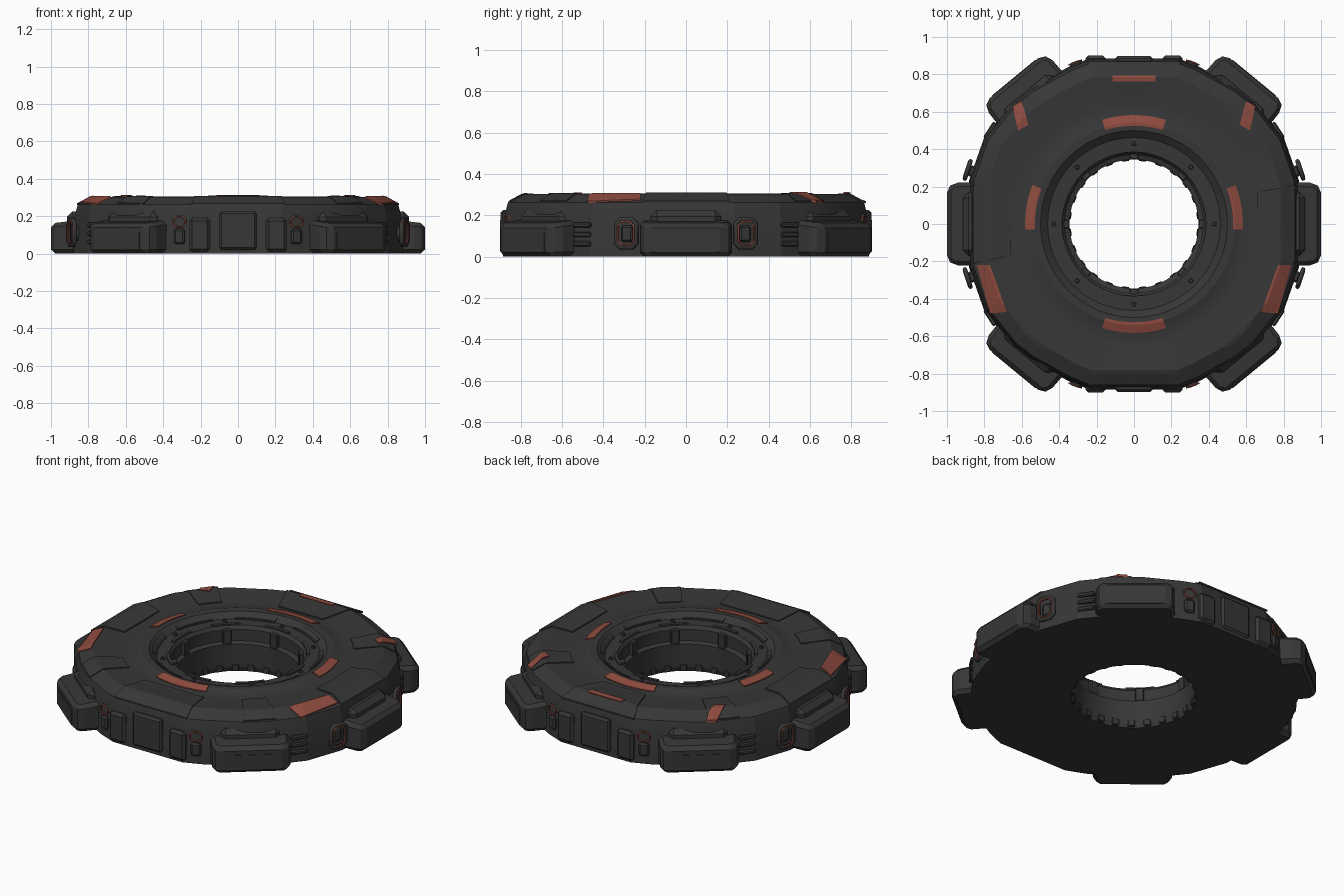
import bpy, bmesh, math
from mathutils import Matrix, Vector

if "Cube" in bpy.data.objects:
    bpy.data.objects.remove(bpy.data.objects["Cube"])


def material(name, rgb):
    m = bpy.data.materials.new(name)
    m.diffuse_color = (*rgb, 1)
    m.use_nodes = True
    m.node_tree.nodes["Principled BSDF"].inputs["Base Color"].default_value = m.diffuse_color
    return m


DARK = material("dark_grey_metal", (0.038, 0.038, 0.038))
RED = material("faded_red_paint", (0.27, 0.07, 0.05))


def finish(name, bm, mat, bevel=0, smooth=None):
    bmesh.ops.recalc_face_normals(bm, faces=bm.faces)
    me = bpy.data.meshes.new(name)
    bm.to_mesh(me)
    bm.free()
    me.materials.append(mat)
    ob = bpy.data.objects.new(name, me)
    bpy.context.collection.objects.link(ob)
    if bevel:
        mod = ob.modifiers.new("bevel", "BEVEL")
        mod.width, mod.segments, mod.limit_method = bevel, 1, "ANGLE"
    if smooth:
        bpy.ops.object.select_all(action="DESELECT")
        ob.select_set(True)
        bpy.context.view_layer.objects.active = ob
        bpy.ops.object.shade_smooth_by_angle(angle=math.radians(smooth))
    return ob


# Faceted outer outline, one quadrant mirrored to four
QUAD = [(15, .912), (30, .925), (45, .92), (52.5, .915), (67.5, .91), (75, .917)]
CORNERS = sorted([(b, r) for a, r in QUAD for b in (a, 180 - a, 180 + a, 360 - a)])


def outer_radius(deg):
    deg %= 360
    ring = [(CORNERS[-1][0] - 360, CORNERS[-1][1])] + CORNERS + [(CORNERS[0][0] + 360, CORNERS[0][1])]
    for (a, p), (b, q) in zip(ring, ring[1:]):
        if a <= deg <= b:
            s = lambda d: math.sin(math.radians(d))
            return p * q * s(b - a) / (p * s(deg - a) + q * s(b - deg))


# Cross-section of the ring, from the hole over the top to the outer wall
def profile(R):
    return [(.355, 0), (.345, .03), (.345, .17), (.37, .18), (.37, .25), (.385, .27), (.462, .272),
            (.478, .285), (.50, .303), (.54, .305), (.585, .29), (.64, .287), (R - .10, .302),
            (R - .025, .262), (R - .008, .20), (R, 0)]


def height(x, y):
    r = math.hypot(x, y)
    pts = profile(outer_radius(math.degrees(math.atan2(y, x))))[5:14]
    r = min(max(r, pts[0][0]), pts[-1][0])
    for (a, za), (b, zb) in zip(pts, pts[1:]):
        if a <= r <= b:
            return za + (zb - za) * (r - a) / (b - a)
    return pts[-1][1]


# Main ring body
bm = bmesh.new()
rows = []
for i in range(48):
    a = math.radians(i * 7.5)
    rows.append([bm.verts.new((r * math.cos(a), r * math.sin(a), z)) for r, z in profile(outer_radius(i * 7.5))])
for p, q in zip(rows, rows[1:] + rows[:1]):
    for j in range(len(p)):
        k = (j + 1) % len(p)
        bm.faces.new((p[j], q[j], q[k], p[k]))
finish("ring_body", bm, DARK, smooth=18)


# Thin plate that follows the top surface of the ring
def drape(name, f, mat, lift=.006, under=.003, n=12):
    bm = bmesh.new()
    top, low = [], []
    for i in range(n + 1):
        for j in range(n + 1):
            x, y = f(i / n, j / n)
            h = height(x, y)
            top.append(bm.verts.new((x, y, h + lift)))
            low.append(bm.verts.new((x, y, h - under)))
    at = lambda i, j: i * (n + 1) + j
    for i in range(n):
        for j in range(n):
            ids = (at(i, j), at(i + 1, j), at(i + 1, j + 1), at(i, j + 1))
            bm.faces.new([top[k] for k in ids])
            bm.faces.new([low[k] for k in reversed(ids)])
    rim = ([at(i, 0) for i in range(n)] + [at(n, j) for j in range(n)]
           + [at(i, n) for i in range(n, 0, -1)] + [at(0, j) for j in range(n, 0, -1)])
    for a, b in zip(rim, rim[1:] + rim[:1]):
        bm.faces.new((top[a], low[a], low[b], top[b]))
    return finish(name, bm, mat)


def quad(a, b, c, d):
    a, b, c, d = map(Vector, (a, b, c, d))
    return lambda u, v: tuple(a.lerp(b, u).lerp(d.lerp(c, u), v))


def polar(r0, r1, a0, a1):
    def f(u, v):
        r, a = r0 + (r1 - r0) * u, math.radians(a0 + (a1 - a0) * v)
        return r * math.cos(a), r * math.sin(a)
    return f


# Raised armour panels on the top
drape("back_top_panel", quad((-.15, .61), (.15, .61), (.25, .87), (-.25, .87)), DARK, .007)
drape("front_top_panel", quad((-.2, -.62), (.2, -.62), (.25, -.86), (-.25, -.86)), DARK, .006)
for s in (-1, 1):
    drape("side_top_panel", quad((s * .66, -.17), (s * .66, .17), (s * .86, .21), (s * .86, -.21)), DARK, .008)
    for a in (42, -48):
        drape("corner_top_panel", polar(.65, .885, 90 - s * (90 - a) - 5, 90 - s * (90 - a) + 14 - 7), DARK, .006)

# Red stripes: inner arcs, back bar and outer patches
for c in (90, 270):
    drape("inner_red_arc", polar(.525, .582, c - 17, c + 17), RED)
for s in (-1, 1):
    mid = 9 if s > 0 else 171
    drape("inner_red_arc", polar(.53, .582, mid - 12, mid + 12), RED)
    drape("front_red_patch", quad((s * .84, -.22), (s * .77, -.22), (s * .68, -.47), (s * .77, -.48)), RED, .007)
    drape("back_red_patch", quad((s * .65, .63), (s * .60, .66), (s * .565, .53), (s * .62, .50)), RED, .012)
drape("back_red_bar", quad((-.115, .762), (.115, .762), (.115, .795), (-.115, .795)), RED, .012, -.004)


# Helpers for solid blocks placed around the ring
def spin(deg):
    return Matrix.Rotation(math.radians(deg), 4, "Z")


def box(name, lo, hi, deg=0, bevel=0, mat=DARK):
    lo, hi = Vector(lo), Vector(hi)
    bm = bmesh.new()
    bmesh.ops.create_cube(bm, size=1, matrix=spin(deg) @ Matrix.Translation((lo + hi) / 2)
                          @ Matrix.Diagonal((*(hi - lo), 1)))
    return finish(name, bm, mat, bevel)


# Six outer lugs with sloped tops
LUGS = [(0, 0), (180, 0), (50.5, .01), (129.5, .01), (-50.5, .01), (-129.5, .01)]
PLAN = [(.8, -.225), (.965, -.22), (1, -.19), (1, .19), (.965, .22), (.8, .225)]
for deg, push in LUGS:
    bm = bmesh.new()
    low = [bm.verts.new((x + push, y, 0)) for x, y in PLAN]
    top = [bm.verts.new((x + push, y, .185 - .12 * (x - .8))) for x, y in PLAN]
    bm.faces.new(low)
    bm.faces.new(top)
    for i in range(6):
        k = (i + 1) % 6
        bm.faces.new((low[i], low[k], top[k], top[i]))
    bm.transform(spin(deg))
    finish("outer_lug", bm, DARK, .022)
    # shoulder joining the lug to the ring
    box("lug_shoulder", (.78, -.17, .1), (.915, .17, .225), deg, .03)
    box("lug_face_plate", (.99 + push, -.15, .02), (1 + push + .003 * (push > 0), .15, .115), deg)

# Wall panels on front and back
for deg in (90, -90):
    box("wall_centre_panel", (.86, -.1, .02), (.897, .1, .225), deg, .012)
    for s in (-1, 1):
        y0, y1 = sorted((s * .15, s * .26))
        box("wall_side_pillar", (.84, y0, .01), (.9, y1, .19), deg, .015)


# Cable loops and brackets in the gaps between lugs
def cable(name, pts, deg, mat, depth):
    cu = bpy.data.curves.new(name, "CURVE")
    cu.dimensions, cu.bevel_depth, cu.bevel_resolution = "3D", depth, 1
    sp = cu.splines.new("POLY")
    sp.points.add(len(pts) - 1)
    for p, co in zip(sp.points, pts):
        p.co = (*(spin(deg) @ Vector(co)), 1)
    sp.use_cyclic_u = True
    cu.materials.append(mat)
    bpy.context.collection.objects.link(bpy.data.objects.new(name, cu))


def loop(r, w, z0, z1):
    c = .02
    return [(r, -w, z0 + c), (r, -w + c, z0), (r, w - c, z0), (r, w, z0 + c),
            (r, w, z1 - c), (r, w - c, z1), (r, -w + c, z1), (r, -w, z1 - c)]


for a in (18, -18, 162, 198):
    cable("side_cable_frame", loop(.935, .05, .045, .18), a, DARK, .012)
    cable("side_red_cable", loop(.943, .04, .055, .17), a, RED, .005)
    box("side_bracket", (.86, -.03, .07), (.93, .03, .15), a, .01)
for a in (70, 110, -70, -110):
    cable("corner_red_cable", loop(.918, .035, .14, .2), a, RED, .005)
    box("corner_bracket", (.86, -.03, .05), (.925, .03, .13), a, .01)
for a in (33, -33, 147, 213):
    for k in range(3):
        box("vent_rib", (.86, -.05, .05 + k * .045), (.93, .05, .075 + k * .045), a, .006)

# Inner collar: rim plates, bolts and the toothed ring at the bottom of the hole
for i in range(8):
    drape("rim_plate", polar(.452, .482, i * 45 + 8, i * 45 + 37), DARK, .008, n=6)
    drape("collar_plate", polar(.385, .405, i * 45 - 12, i * 45 + 12), DARK, .008, n=6)
    bm = bmesh.new()
    bmesh.ops.create_cone(bm, cap_ends=True, segments=8, radius1=.013, radius2=.01, depth=.02,
                          matrix=spin(i * 45) @ Matrix.Translation((.43, 0, .276)))
    finish("collar_bolt", bm, DARK)
for i in range(24):
    box("hole_tooth", (.338, -.02, .005), (.37, .02, .045), i * 15 + 7.5, .004)
    if i % 3 == 0:
        box("hole_wall_rib", (.345, -.025, .17), (.38, .025, .255), i * 15, .005)
